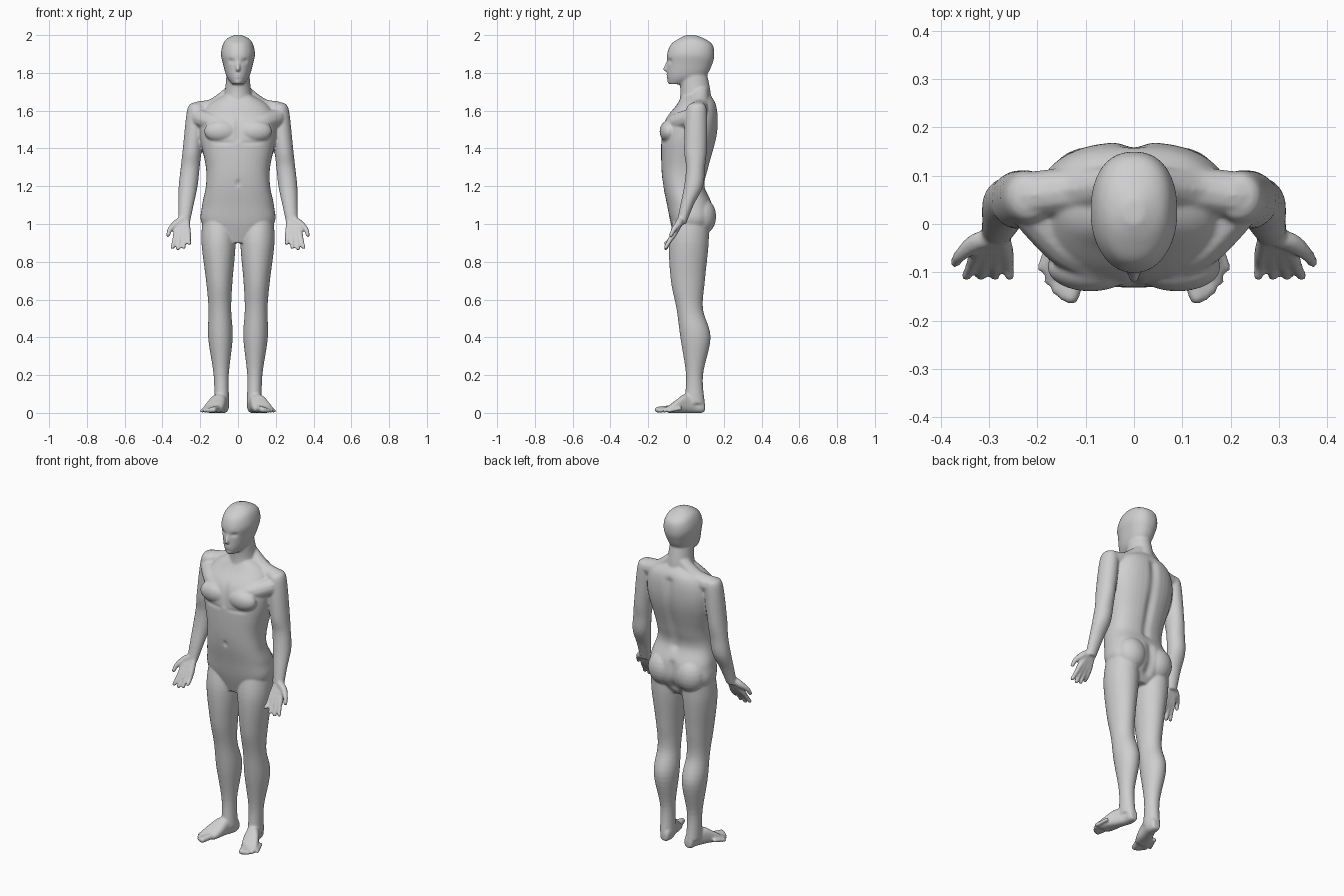
import bpy
import bmesh
from math import cos, sin, pi, exp, copysign
from mathutils import Vector, Matrix
from mathutils.geometry import intersect_point_line

default_cube = bpy.data.objects.get("Cube")
if default_cube:
    bpy.data.objects.remove(default_cube, do_unlink=True)

bm = bmesh.new()


def blend(rows, steps):
    """Smooth curve through rows of numbers."""
    rows = [rows[0], *rows, rows[-1]]
    result = []
    for before, start, end, after in zip(rows, rows[1:], rows[2:], rows[3:]):
        for step in range(steps):
            t = step / steps
            result.append([
                b + t * ((c - a) / 2 + t * (a - 2.5 * b + 2 * c - d / 2
                                            + t * (1.5 * (b - c) + (d - a) / 2)))
                for a, b, c, d in zip(before, start, end, after)])
    result.append(rows[-1])
    return result


def loft(rows, centre=lambda place: 0, power=2, taper=0, lengthwise=False, sides=40):
    """Closed skin over rounded rings, each row being position, half width, low side, high side."""
    rings = []
    for place, half, low, high in blend(rows, 6):
        ring = []
        for i in range(sides):
            angle = 2 * pi * i / sides
            u, v = [copysign(abs(w) ** (2 / power), w) for w in (cos(angle), sin(angle))]
            x = centre(place) + half * u * (1 - taper * max(0, -v) ** 2)
            depth = (low + high + v * (high - low)) / 2
            ring.append(bm.verts.new((x, place, depth) if lengthwise else (x, depth, place)))
        rings.append(ring)
    for lower, upper in zip(rings, rings[1:]):
        for i in range(sides):
            bm.faces.new((lower[i - 1], lower[i], upper[i], upper[i - 1]))
    bm.faces.new(rings[0][::-1])
    bm.faces.new(rings[-1])


def ball(centre, size):
    """Stretched ball."""
    matrix = Matrix.Translation(centre) @ Matrix.Diagonal((*size, 1))
    bmesh.ops.create_icosphere(bm, subdivisions=3, radius=1, matrix=matrix)


def chain(*rows):
    """Fleshy rod made of closely spaced balls, each row being x, y, z, radius."""
    for x, y, z, radius in blend(rows, 10):
        bmesh.ops.create_icosphere(bm, subdivisions=2, radius=radius,
                                   matrix=Matrix.Translation((x, y, z)))


# Torso
loft([(.9, .08, -.05, .08), (1, .19, -.08, .14), (1.1, .19, -.1, .14), (1.2, .17, -.12, .1),
      (1.3, .17, -.13, .12), (1.45, .2, -.13, .16), (1.55, .2, -.11, .17),
      (1.63, .16, -.05, .16), (1.68, .08, -.02, .13)], power=2.5)

# Neck
loft([(1.6, .09, -.04, .14), (1.7, .07, -.03, .13), (1.8, .06, -.04, .11)])

# Head, narrower towards the face
loft([(1.74, .03, -.09, 0), (1.78, .06, -.1, .1), (1.85, .08, -.1, .14), (1.9, .09, -.1, .15),
      (1.95, .08, -.08, .14), (1.98, .06, -.04, .1), (2, .02, 0, .05)], power=2.3, taper=.12)

# Nose, lips, chin and brow ridge
chain((0, -.09, 1.87, .008), (0, -.11, 1.82, .012))
ball((0, -.095, 1.785), (.022, .01, .012))
ball((0, -.085, 1.755), (.02, .014, .014))
chain((.01, -.092, 1.885, .01), (.05, -.07, 1.885, .01))

# Shoulder slope, chest and buttock muscles
chain((.03, .08, 1.7, .04), (.12, .07, 1.62, .05), (.21, .06, 1.6, .05))
chain((.08, -.07, 1.52, .05), (.14, -.04, 1.54, .05), (.2, .02, 1.56, .05))
ball((.09, -.09, 1.49), (.09, .05, .06))
ball((.09, .08, 1.04), (.09, .08, .1))

# Arm, leaning outwards on the way down
loft([(1.64, .03, .03, .09), (1.6, .05, 0, .11), (1.4, .05, -.01, .11), (1.3, .05, 0, .1),
      (1.2, .05, -.01, .09), (1.1, .04, -.03, .04), (1, .03, -.05, 0)],
     centre=lambda z: .22 + .11 * (1.6 - z))

# Palm and fingers, little finger first
for finger in range(4):
    knuckle, tip = .265 + .02 * finger, .257 + .03 * finger
    chain(((.28 + knuckle) / 2, -.025, 1.02, .017), (knuckle, -.06, .955, .017),
          ((knuckle + tip) / 2, -.085, .915, .013),
          (tip, -.107, .87 + .007 * (finger - 2) ** 2, .011))
# Thumb
chain((.3, -.03, 1.02, .02), (.33, -.04, 1, .02), (.36, -.065, .97, .014), (.37, -.08, .94, .011))

# Leg
loft([(1.05, .08, -.06, .12), (.9, .09, -.09, .12), (.7, .07, -.08, .1), (.55, .06, -.05, .09),
      (.4, .065, -.03, .13), (.2, .04, 0, .09), (.05, .04, -.01, .1)],
     centre=lambda z: .085 + .02 * z)

# Foot, turned outwards
loft([(.1, .02, .01, .05), (.08, .03, 0, .08), (0, .04, 0, .1), (-.05, .05, 0, .07),
      (-.09, .05, 0, .04), (-.11, .04, .01, .03)],
     centre=lambda y: .1 - .4 * min(y, .05), power=2.6, lengthwise=True)
# Toes, big toe first
for toe in range(5):
    t = toe / 4
    x, y, r = .13 + .06 * t, -.15 + .06 * t * t, .017 - .006 * t ** .5
    chain((x - .02, y + .06, .024, r), (x, y, r, r))

# Fuse all parts into one mirrored skin
bmesh.ops.recalc_face_normals(bm, faces=bm.faces)
rough = bpy.data.meshes.new("rough_body")
bm.to_mesh(rough)
bm.free()
body = bpy.data.objects.new("body", rough)
bpy.context.collection.objects.link(body)
mirror = body.modifiers.new("Mirror", "MIRROR")
mirror.use_mirror_merge = False
fuse = body.modifiers.new("Fuse", "REMESH")
fuse.mode = "VOXEL"
fuse.voxel_size = .006
soften = body.modifiers.new("Soften", "SMOOTH")
soften.factor = .5
soften.iterations = 5
graph = bpy.context.evaluated_depsgraph_get()
skin = bpy.data.meshes.new_from_object(body.evaluated_get(graph))
body.modifiers.clear()
body.data = skin
bpy.data.meshes.remove(rough)
skin.name = "body"

# Creases in the skin: start, end, width
creases = {
    "spine": ((0, .17, 1.6), (0, .11, 1.2), .025),
    "breastbone": ((0, -.11, 1.6), (0, -.14, 1.45), .014),
    "under_chest": ((.03, -.14, 1.43), (.13, -.12, 1.43), .01),
    "navel": ((0, -.12, 1.21), (0, -.12, 1.22), .012),
    "buttock_cleft": ((0, .15, 1.1), (0, .12, .95), .025),
    "eye_socket": ((.028, -.09, 1.863), (.042, -.085, 1.863), .012),
    "mouth": ((0, -.104, 1.784), (.02, -.1, 1.784), .005),
}
moves = []
for vert in skin.vertices:
    spot = Vector((abs(vert.co.x), vert.co.y, vert.co.z))
    depth = 0
    for start, end, width in creases.values():
        start, end = Vector(start), Vector(end)
        along = intersect_point_line(spot, start, end)[1]
        nearest = start.lerp(end, min(1, max(0, along)))
        depth += width / 2 * exp(-((spot - nearest).length / width) ** 2)
    moves.append(vert.normal * depth)
for vert, move in zip(skin.vertices, moves):
    vert.co -= move
skin.shade_smooth()

# Colour
grey = bpy.data.materials.new("light_grey")
grey.use_nodes = True
colour = (.62, .62, .62, 1)
grey.diffuse_color = colour
grey.node_tree.nodes["Principled BSDF"].inputs["Base Color"].default_value = colour
skin.materials.clear()
skin.materials.append(grey)
